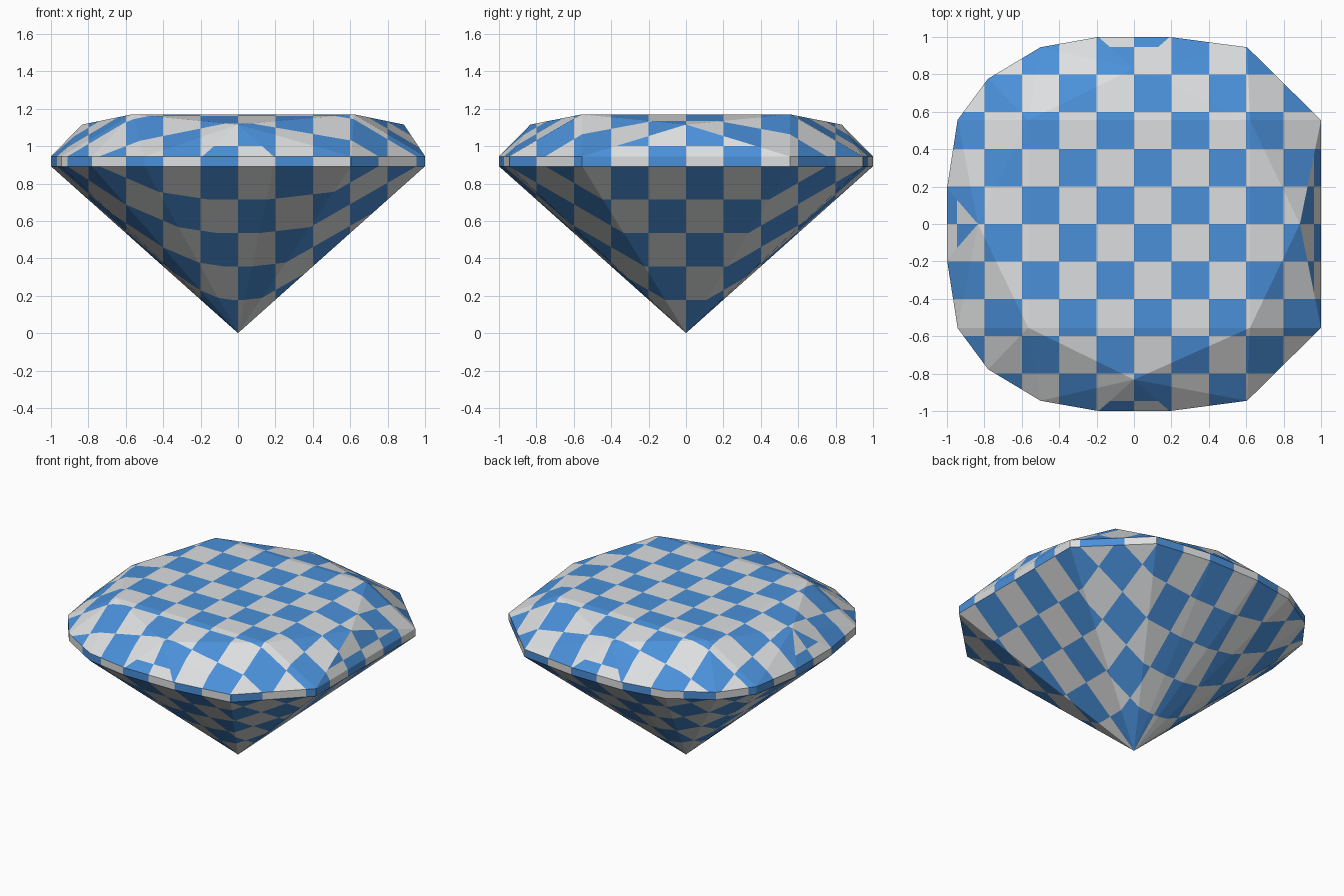
import bpy, bmesh, math
from mathutils import Vector

if "Cube" in bpy.data.objects:
    bpy.data.objects.remove(bpy.data.objects["Cube"])

def material(name, rgb):
    m = bpy.data.materials.new(name)
    m.diffuse_color = (*rgb, 1)
    m.use_nodes = True
    m.node_tree.nodes["Principled BSDF"].inputs["Base Color"].default_value = m.diffuse_color
    return m

light_grey = material("light grey", (0.72, 0.73, 0.74))
sky_blue = material("sky blue", (0.069, 0.279, 0.694))

GIRDLE_LOW, GIRDLE_TOP, STAR_Z, TABLE_Z = 0.892, 0.945, 1.115, 1.17

# half of the girdle outline, mirrored in y; the right side is cut coarser
outline = [(-1, .19), (-.943, .557), (-.78, .777), (-.5, .945),
           (-.19, 1), (.19, 1), (.605, .945), (1, .555)]
stars = [(-.834, 0), (0, .832), (.887, 0)]
table = [(-.565, .555), (.62, .555)]

bm = bmesh.new()

def add(points, z):
    for x, y in points:
        for yy in {y, -y}:
            bm.verts.new((x, yy, z))

# pavilion tip, girdle band, crown points and flat table
bm.verts.new((0, 0, 0))
add(outline, GIRDLE_LOW)
add(outline, GIRDLE_TOP)
add(stars, STAR_Z)
add(table, TABLE_Z)
bmesh.ops.convex_hull(bm, input=bm.verts[:])
bmesh.ops.recalc_face_normals(bm, faces=bm.faces[:])

def cell_side(n):
    """Main direction of a face: axis the checker is projected along."""
    if abs(n.z) >= max(abs(n.x), abs(n.y)):
        return 2
    return 0 if abs(n.x) * 1.05 >= abs(n.y) else 1

# cut each facet along the 0.2 grid of the two axes it is projected on
for axis in range(3):
    no = Vector([float(i == axis) for i in range(3)])
    for k in range(-4, 6):
        bm.normal_update()
        faces = [f for f in bm.faces if cell_side(f.normal) != axis]
        geom = set(faces)
        for f in faces:
            geom.update(f.edges)
            geom.update(f.verts)
        bmesh.ops.bisect_plane(bm, geom=list(geom), dist=1e-5,
                               plane_co=no * k * 0.2, plane_no=no)

# checker rule: alternate squares, mirrored on faces turned left, back or down
bm.normal_update()
for f in bm.faces:
    c = f.calc_center_median()
    side = cell_side(f.normal)
    cells = sum(math.floor(c[i] * 5) for i in range(3) if i != side)
    sign = -f.normal.y if side == 1 else f.normal[side]
    f.material_index = (cells + (sign < 0)) % 2
    f.smooth = False

mesh = bpy.data.meshes.new("cut_gem")
bm.to_mesh(mesh)
bm.free()
mesh.materials.append(light_grey)
mesh.materials.append(sky_blue)
gem = bpy.data.objects.new("cut_gem", mesh)
bpy.context.collection.objects.link(gem)
